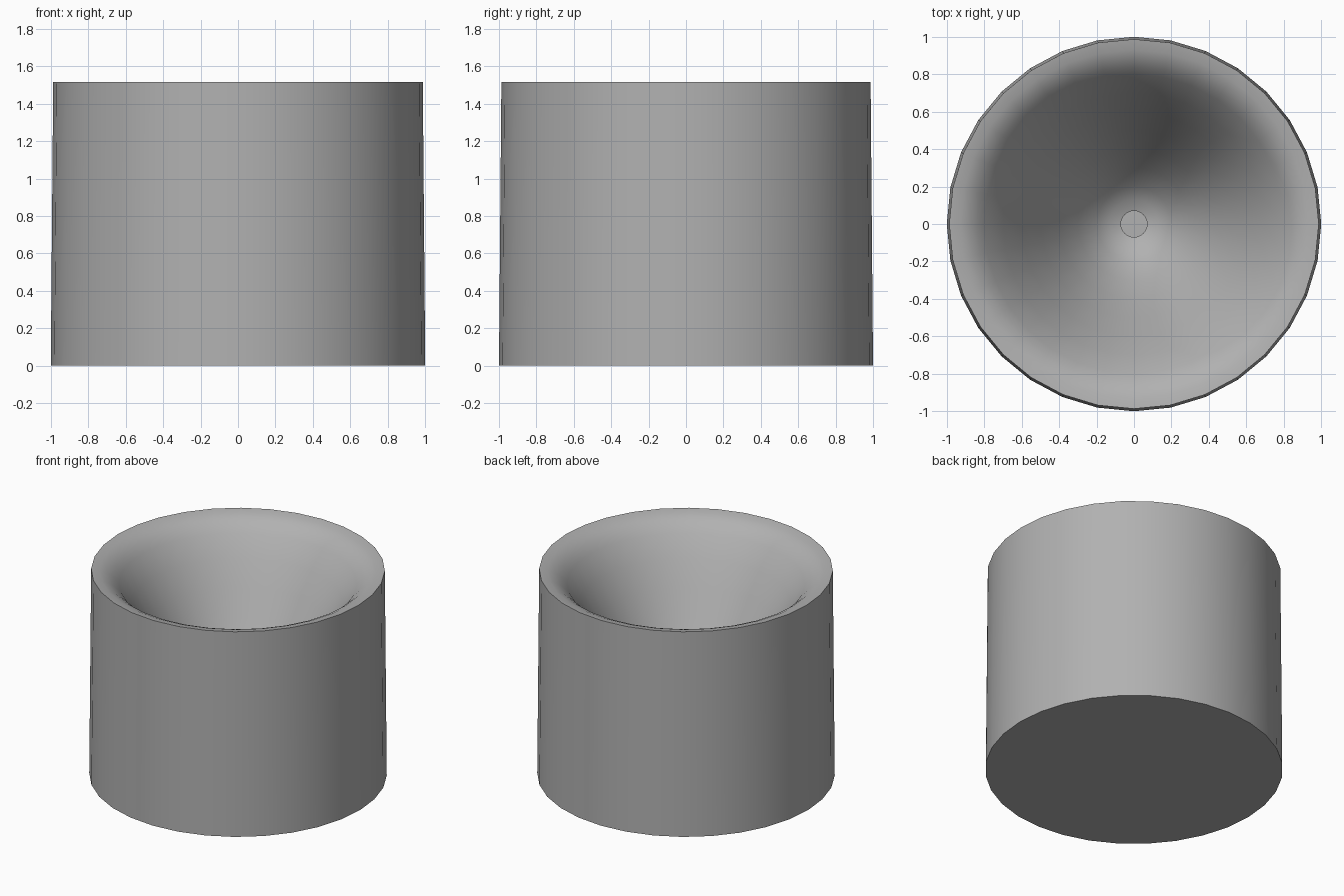
import bpy, bmesh
from math import cos, sin, tau

if "Cube" in bpy.data.objects:
    bpy.data.objects.remove(bpy.data.objects["Cube"])

SIDES = 32

# Half-profile (radius, height): base edge, outer rim, then down the funnel
profile = [
    (1.00, 0.0), (0.987, 1.515),
    (0.93, 1.506), (0.88, 1.484), (0.84, 1.454), (0.80, 1.414),
    (0.70, 1.274), (0.60, 1.104), (0.50, 0.929), (0.40, 0.759),
    (0.30, 0.609), (0.20, 0.494), (0.13, 0.444), (0.07, 0.424), (0.07, 0.40),
]

bm = bmesh.new()


def ring(r, z):
    return [bm.verts.new((r * cos(tau * i / SIDES), r * sin(tau * i / SIDES), z))
            for i in range(SIDES)]


# Tapered outer wall, funnel hollow and small central recess
rings = [ring(r, z) for r, z in profile]
for a, b in zip(rings, rings[1:]):
    for i in range(SIDES):
        j = (i + 1) % SIDES
        bm.faces.new((a[i], a[j], b[j], b[i]))

# Flat underside and floor of the recess
bm.faces.new(rings[0][::-1])
bm.faces.new(rings[-1])

mesh = bpy.data.meshes.new("funnel_drum")
bm.to_mesh(mesh)
bm.free()
drum = bpy.data.objects.new("funnel_drum", mesh)
bpy.context.collection.objects.link(drum)

# Mid-grey surface
grey = bpy.data.materials.new("mid_grey")
grey.diffuse_color = (0.44, 0.44, 0.44, 1)
grey.use_nodes = True
grey.node_tree.nodes["Principled BSDF"].inputs["Base Color"].default_value = grey.diffuse_color
mesh.materials.append(grey)

# Smooth sides with a crisp rim and base
bpy.context.view_layer.objects.active = drum
drum.select_set(True)
bpy.ops.object.shade_smooth_by_angle(angle=0.79)
